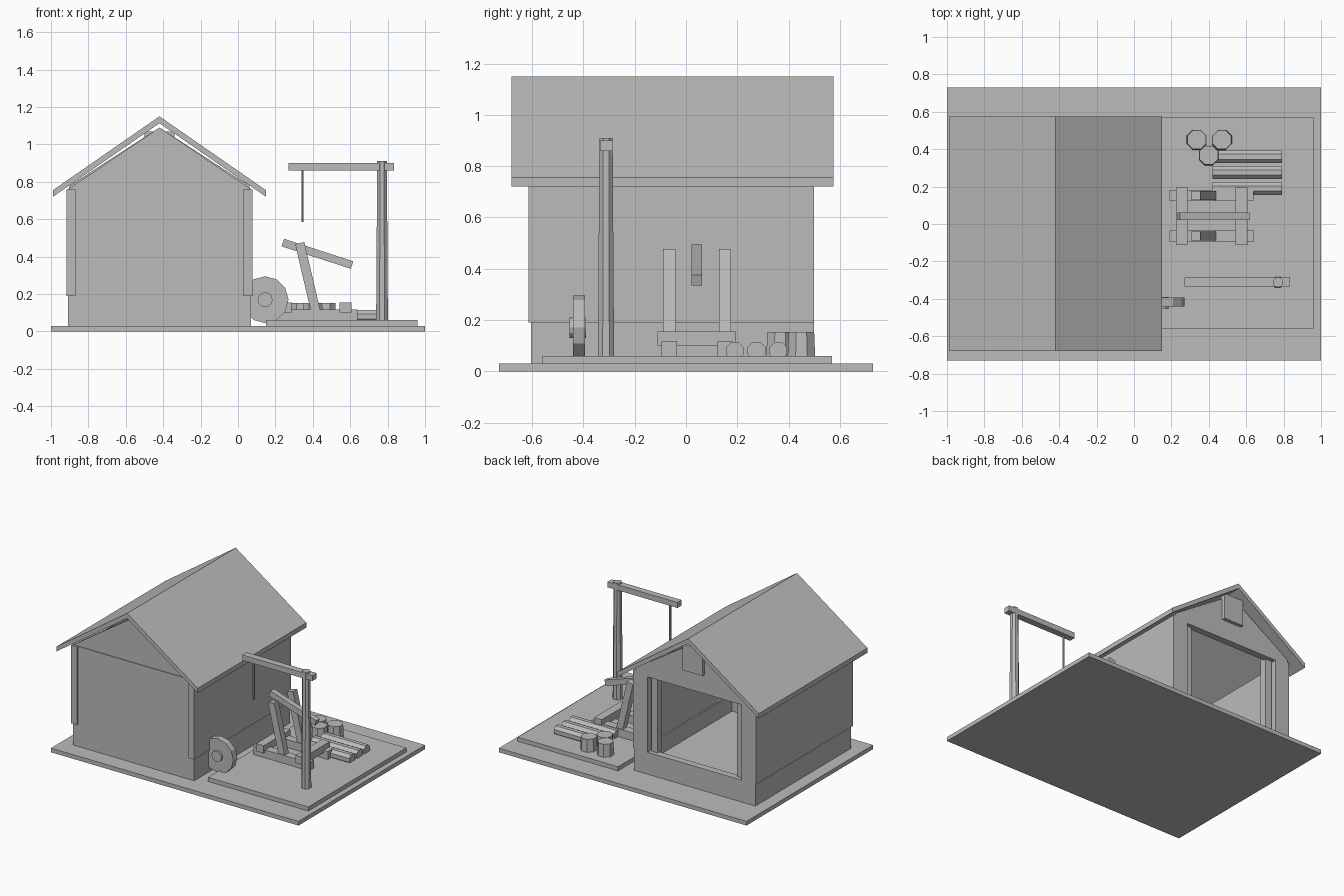
import bpy, bmesh, math
from mathutils import Matrix, Vector

cube = bpy.data.objects.get("Cube")
if cube:
    bpy.data.objects.remove(cube, do_unlink=True)

grey = bpy.data.materials.new("plain grey")
grey.use_nodes = True
grey.diffuse_color = (0.5, 0.5, 0.5, 1)
grey.node_tree.nodes["Principled BSDF"].inputs["Base Color"].default_value = (0.5, 0.5, 0.5, 1)


def finish(name, bm):
    bmesh.ops.recalc_face_normals(bm, faces=bm.faces)
    mesh = bpy.data.meshes.new(name)
    bm.to_mesh(mesh)
    bm.free()
    mesh.materials.append(grey)
    obj = bpy.data.objects.new(name, mesh)
    bpy.context.collection.objects.link(obj)
    return obj


def box(name, x, y, z):
    """Box from three (low, high) ranges."""
    bm = bmesh.new()
    bmesh.ops.create_cube(bm, size=1)
    for v in bm.verts:
        v.co = [r[0] if c < 0 else r[1] for c, r in zip(v.co, (x, y, z))]
    return finish(name, bm)


def prism(name, profile, y0, y1):
    """Extrude an x-z outline along y."""
    bm = bmesh.new()
    face = bm.faces.new([bm.verts.new((x, y0, z)) for x, z in profile])
    grown = bmesh.ops.extrude_face_region(bm, geom=[face])["geom"]
    for v in grown:
        if isinstance(v, bmesh.types.BMVert):
            v.co.y = y1
    return finish(name, bm)


def cylinder(name, start, end, r1, r2=None, sides=8, spin=0.0):
    """Faceted cylinder between two points."""
    a, b = Vector(start), Vector(end)
    bm = bmesh.new()
    turn = (b - a).to_track_quat('Z', 'Y').to_matrix().to_4x4()
    matrix = Matrix.Translation((a + b) / 2) @ turn @ Matrix.Rotation(spin, 4, 'Z')
    bmesh.ops.create_cone(bm, cap_ends=True, segments=sides, radius1=r1,
                          radius2=r1 if r2 is None else r2,
                          depth=(b - a).length, matrix=matrix)
    return finish(name, bm)


def slanted(name, a, b, width, y0, y1):
    """Board running between two x-z points."""
    a, b = Vector(a), Vector(b)
    d = (b - a).normalized() * width / 2
    n = Vector((-d.y, d.x))
    return prism(name, [a + n, a - n, b - n, b + n], y0, y1)


# Ground slabs
box("ground_slab", (-1, 1), (-0.73, 0.73), (0, 0.03))
box("yard_slab", (0.15, 0.96), (-0.56, 0.57), (0.03, 0.06))

# House walls
MID = -0.42
box("house_floor", (-0.9, 0.06), (-0.6, 0.48), (0.03, 0.07))
box("front_wall", (-0.91, 0.07), (-0.605, -0.56), (0.03, 0.76))
box("back_plinth", (-0.91, 0.07), (0.45, 0.5), (0.03, 0.19))
for side, s in (("left", 1), ("right", -1)):
    def span(a, b):
        return tuple(sorted((MID + s * a, MID + s * b)))
    box(side + "_plinth", span(0.44, 0.49), (-0.6, 0.495), (0.03, 0.19))
    box(side + "_wall", span(0.45, 0.497), (-0.615, 0.5), (0.19, 0.76))
    box(side + "_back_wall", span(0.38, 0.49), (0.45, 0.5), (0.19, 0.76))
    box(side + "_door_post", span(0.32, 0.37), (0.42, 0.47), (0.19, 0.76))

# Gables and roof
prism("front_gable", [(MID - 0.49, 0.76), (MID + 0.49, 0.76), (MID, 1.09)], -0.6, -0.56)
prism("back_gable", [(MID - 0.49, 0.74), (MID + 0.49, 0.74), (MID + 0.48, 0.78),
                     (MID, 1.09), (MID - 0.48, 0.78)], 0.45, 0.5)
box("gable_plaque", (MID - 0.08, MID + 0.08), (0.49, 0.525), (0.88, 1.07))
prism("roof", [(MID - 0.57, 0.72), (MID - 0.57, 0.755), (MID, 1.15),
               (MID + 0.57, 0.755), (MID + 0.57, 0.72), (MID, 1.113)], -0.68, 0.575)

# Grindstone beside the wall
cylinder("grindstone", (0.145, -0.44, 0.17), (0.145, -0.393, 0.17), 0.125, sides=12)
cylinder("grindstone_hub", (0.145, -0.455, 0.17), (0.145, -0.39, 0.17), 0.04, sides=12)

# Hoist
cylinder("hoist_post", (0.77, -0.312, 0.06), (0.77, -0.312, 0.91), 0.034, 0.028, spin=math.pi / 8)
box("hoist_beam", (0.27, 0.835), (-0.335, -0.287), (0.86, 0.9))
cylinder("hoist_rope", (0.345, -0.311, 0.585), (0.345, -0.311, 0.87), 0.007, sides=6)

# Trip hammer frame
for name, y in (("near", -0.065), ("far", 0.152)):
    box(name + "_rail", (0.19, 0.64), (y - 0.03, y + 0.03), (0.06, 0.118))
    slanted(name + "_upright", (0.415, 0.11), (0.33, 0.472), 0.05, y - 0.024, y + 0.024)
for name, x in (("left", 0.575), ("right", 0.255)):
    box(name + "_crossbeam", (x - 0.031, x + 0.031), (-0.112, 0.195), (0.1, 0.155))
slanted("hammer_arm", (0.24, 0.475), (0.61, 0.355), 0.042, 0.022, 0.062)

# Logs and stumps
for i in range(3):
    y = 0.19 + 0.085 * i
    cylinder(f"log_{i + 1}", (0.42, y, 0.08), (0.79, y, 0.08), 0.037, spin=math.pi / 8)
for i, (x, y) in enumerate([(0.335, 0.45), (0.47, 0.45), (0.4, 0.367)]):
    cylinder(f"stump_{i + 1}", (x, y, 0.06), (x, y, 0.153), 0.058, 0.054, spin=math.pi / 8)
